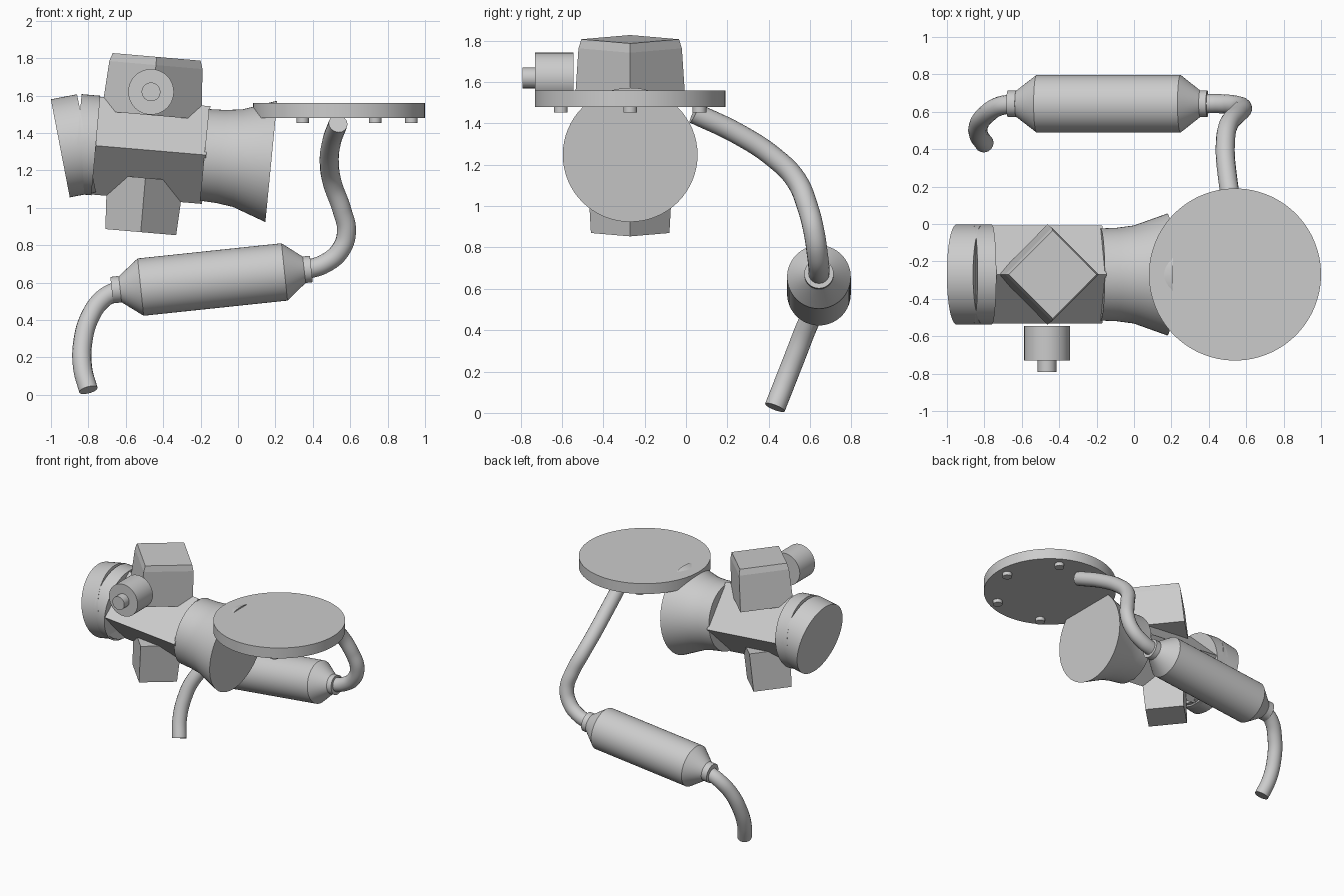
import bpy, math
from mathutils import Vector

if "Cube" in bpy.data.objects:
    bpy.data.objects.remove(bpy.data.objects["Cube"])

GREY = (0.6, 0.6, 0.6, 1)
metal = bpy.data.materials.new("plain_grey")
metal.use_nodes = True
metal.diffuse_color = GREY
metal.node_tree.nodes["Principled BSDF"].inputs["Base Color"].default_value = GREY

MID_Y = -0.27      # centre plane of the valve body
PIPE_Y = 0.643     # centre plane of the silencer


def finish(obj, smooth=True):
    bpy.ops.object.select_all(action='DESELECT')
    obj.select_set(True)
    bpy.context.view_layer.objects.active = obj
    if smooth:
        bpy.ops.object.shade_smooth_by_angle(angle=math.radians(25))
    return obj


def turned(name, start, end, profile, sides=64):
    """Solid of revolution; profile holds (fraction along axis, radius)."""
    start, end = Vector(start), Vector(end)
    axis = (end - start).normalized()
    u = Vector((0, 1, 0)) if abs(axis.y) < 0.9 else Vector((1, 0, 0))
    v = axis.cross(u)
    verts, faces = [], []
    for t, r in profile:
        centre = start.lerp(end, t)
        for i in range(sides):
            a = math.tau * i / sides
            verts.append(centre + r * (u * math.cos(a) + v * math.sin(a)))
    for k in range(len(profile) - 1):
        for i in range(sides):
            j = (i + 1) % sides
            faces.append((k * sides + i, k * sides + j,
                          (k + 1) * sides + j, (k + 1) * sides + i))
    faces.append(tuple(reversed(range(sides))))
    faces.append(tuple(range(len(verts) - sides, len(verts))))
    mesh = bpy.data.meshes.new(name)
    mesh.from_pydata(verts, [], faces)
    mesh.materials.append(metal)
    obj = bpy.data.objects.new(name, mesh)
    bpy.context.collection.objects.link(obj)
    return finish(obj, sides > 8)


def tube(name, points, radius):
    """Round pipe swept along a smooth path."""
    curve = bpy.data.curves.new(name, 'CURVE')
    curve.dimensions = '3D'
    curve.bevel_depth = radius
    curve.bevel_resolution = 6
    curve.use_fill_caps = True
    spline = curve.splines.new('BEZIER')
    spline.bezier_points.add(len(points) - 1)
    for bp, p in zip(spline.bezier_points, points):
        bp.co = p
        bp.handle_left_type = bp.handle_right_type = 'AUTO'
    curve.materials.append(metal)
    obj = bpy.data.objects.new(name, curve)
    bpy.context.collection.objects.link(obj)
    finish(obj, False)
    bpy.ops.object.convert(target='MESH')
    return finish(bpy.context.object)


def mid(x, z):
    return (x, MID_Y, z)


# Round plate with six bolts beneath
PLATE_X = 0.54
turned("round_plate", mid(PLATE_X, 1.48), mid(PLATE_X, 1.56), [(0, 0.46), (1, 0.46)], 96)
for i in range(6):
    a = math.tau * i / 6
    x, y = PLATE_X + 0.387 * math.cos(a), MID_Y + 0.387 * math.sin(a)
    turned(f"plate_bolt_{i + 1}", (x, y, 1.453), (x, y, 1.49), [(0, 0.033), (1, 0.033)], 24)

# Main body: flared horn, square core, ring and angled end cap
turned("flared_horn", mid(-0.18, 1.283), mid(0.178, 1.248),
       [(0, 0.246), (0.25, 0.25), (0.5, 0.262), (1, 0.326)])
turned("square_core", mid(-0.78, 1.334), mid(-0.17, 1.282), [(0, 0.262), (1, 0.262)], 4)
turned("body_ring", mid(-0.86, 1.342), mid(-0.76, 1.333), [(0, 0.267), (1, 0.267)])
turned("end_cap", mid(-0.95, 1.318), mid(-0.81, 1.345), [(0, 0.267), (1, 0.267)])

# Square blocks above and below the core
turned("upper_block", mid(-0.462, 1.495), mid(-0.435, 1.807),
       [(0, 0.268), (0.86, 0.25), (1, 0.236)], 4)
turned("lower_block", mid(-0.495, 1.16), mid(-0.52, 0.87), [(0, 0.206), (1, 0.19)], 4)

# Front nozzle
for name, y0, y1, r in (("nozzle_body", -0.545, -0.73, 0.122),
                        ("nozzle_tip", -0.72, -0.79, 0.05)):
    turned(name, (-0.465, y0, 1.62), (-0.465, y1, 1.62), [(0, r), (1, r)], 48)

# Silencer with tapered ends and collars
turned("silencer", (-0.635, PIPE_Y, 0.564), (0.36, PIPE_Y, 0.669),
       [(0, 0.066), (0.115, 0.154), (0.888, 0.154), (1, 0.066)])
for name, x0, z0, x1, z1 in (("collar_right", -0.675, 0.56, -0.63, 0.565),
                             ("collar_left", 0.345, 0.668, 0.392, 0.673)):
    turned(name, (x0, PIPE_Y, z0), (x1, PIPE_Y, z1), [(0, 0.071), (1, 0.071)], 48)

# Bent pipes
tube("tail_pipe", [(-0.64, 0.643, 0.56), (-0.72, 0.63, 0.515), (-0.79, 0.585, 0.42),
                   (-0.83, 0.53, 0.28), (-0.83, 0.475, 0.14), (-0.8, 0.43, 0.026)], 0.051)
tube("inlet_pipe", [(0.36, 0.643, 0.668), (0.46, 0.643, 0.7), (0.545, 0.635, 0.77),
                    (0.58, 0.62, 0.87), (0.555, 0.59, 0.99), (0.505, 0.53, 1.13),
                    (0.488, 0.42, 1.24), (0.5, 0.25, 1.35), (0.535, 0.04, 1.45)], 0.051)
